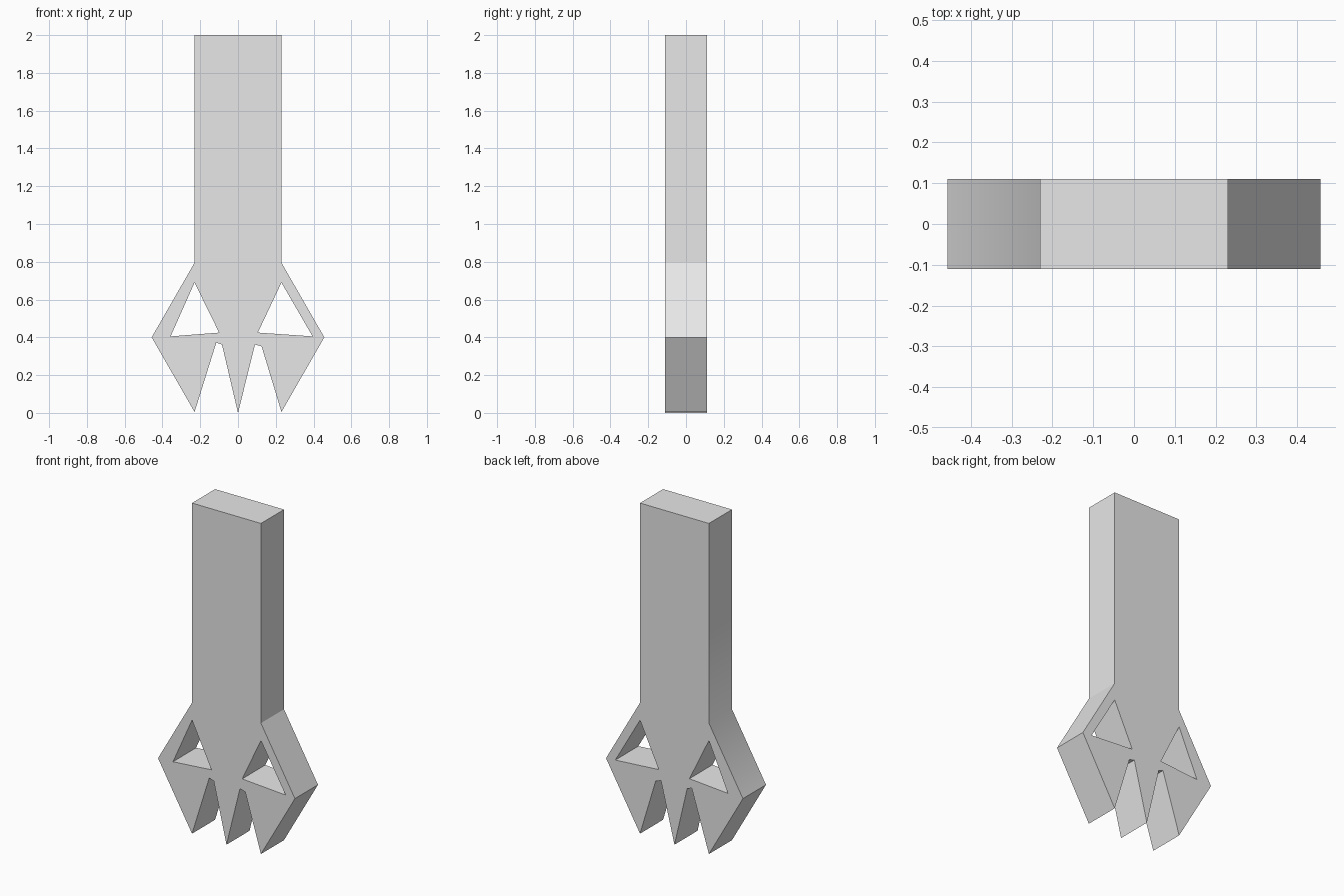
import bpy
import bmesh

cube = bpy.data.objects.get("Cube")
if cube:
    bpy.data.objects.remove(cube, do_unlink=True)

HALF_DEPTH = 0.11

# Outer profile: shaft, flared shoulders and three pointed prongs
outline = [(-0.23, 2), (0.23, 2), (0.23, 0.795), (0.457, 0.4), (0.23, 0.005),
           (0.125, 0.352), (0.09, 0.362), (0, 0),
           (-0.085, 0.362), (-0.115, 0.372), (-0.23, 0.005),
           (-0.457, 0.4), (-0.23, 0.795)]
# Triangular openings through the shoulders
left_hole = [(0.23, 0.69), (0.105, 0.425), (0.395, 0.405)]
right_hole = [(-0.23, 0.69), (-0.1, 0.425), (-0.357, 0.405)]

grey = bpy.data.materials.new("plain grey")
grey.use_nodes = True
grey.diffuse_color = (0.8, 0.8, 0.8, 1)
grey.node_tree.nodes["Principled BSDF"].inputs["Base Color"].default_value = (0.8, 0.8, 0.8, 1)


def pierced_slab(name, loops, half):
    """Fill the loops on the front and back and join them with side walls."""
    bm = bmesh.new()
    caps = {-half: [], half: []}
    rings = []
    for loop in loops:
        pair = []
        for y, edges in caps.items():
            ring = [bm.verts.new((x, y, z)) for x, z in loop]
            edges += [bm.edges.new((ring[i - 1], ring[i])) for i in range(len(ring))]
            pair.append(ring)
        rings.append(pair)
    for edges in caps.values():
        bmesh.ops.triangle_fill(bm, edges=edges, use_beauty=True)
    for front, back in rings:
        for i in range(len(front)):
            bm.faces.new((front[i - 1], front[i], back[i], back[i - 1]))
    bmesh.ops.recalc_face_normals(bm, faces=bm.faces[:])

    # Crisp edges everywhere, with one soft bend where the right shoulder begins
    for face in bm.faces:
        face.smooth = True
    for edge in bm.edges:
        edge.smooth = all(v.co.x < -0.2 and abs(v.co.z - 0.795) < 0.01 for v in edge.verts)

    mesh = bpy.data.meshes.new(name)
    bm.to_mesh(mesh)
    bm.free()
    mesh.materials.append(grey)
    obj = bpy.data.objects.new(name, mesh)
    bpy.context.collection.objects.link(obj)
    return obj


pierced_slab("pronged_post", [outline, left_hole, right_hole], HALF_DEPTH)
